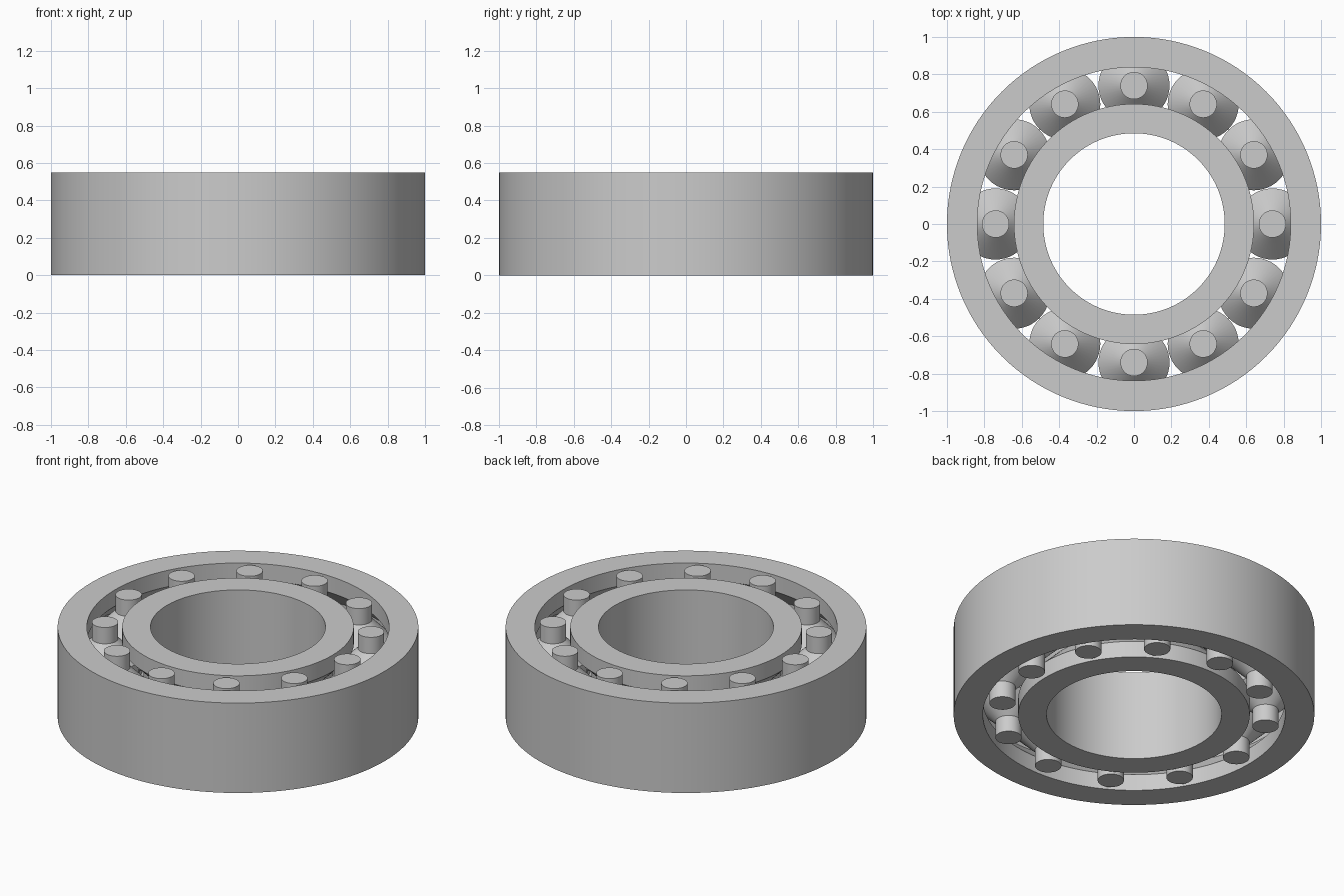
import bpy, bmesh, math
from mathutils import Matrix, Vector

cube = bpy.data.objects.get("Cube")
if cube:
    bpy.data.objects.remove(cube, do_unlink=True)

HEIGHT = 0.55
PITCH = 0.74            # radius of the circle the rollers sit on
PIN, BELLY = 0.073, 0.19   # narrow and wide roller radii
GAP = 0.025             # running clearance
CONE_START = 0.1        # height where the pin flares out
CONE_END = CONE_START + BELLY - PIN
ROLLERS = 12

steel = bpy.data.materials.new("steel grey")
steel.use_nodes = True
colour = (0.6, 0.6, 0.6, 1)
steel.diffuse_color = colour
steel.node_tree.nodes["Principled BSDF"].inputs["Base Color"].default_value = colour


def lathe(name, profile, steps, closed):
    """Turn a profile of (radius, height) points around the z axis."""
    bm = bmesh.new()
    verts = [bm.verts.new((r, 0, z)) for r, z in profile]
    edges = [bm.edges.new(pair) for pair in zip(verts, verts[1:])]
    if closed:
        edges.append(bm.edges.new((verts[-1], verts[0])))
    bmesh.ops.spin(bm, geom=verts + edges, cent=(0, 0, 0), axis=(0, 0, 1),
                   angle=math.tau, steps=steps, use_merge=False)
    bmesh.ops.remove_doubles(bm, verts=bm.verts, dist=1e-4)
    bmesh.ops.recalc_face_normals(bm, faces=bm.faces)
    mesh = bpy.data.meshes.new(name)
    bm.to_mesh(mesh)
    bm.free()
    mesh.materials.append(steel)
    return add_object(name, mesh)


def add_object(name, mesh):
    obj = bpy.data.objects.new(name, mesh)
    bpy.context.collection.objects.link(obj)
    return obj


def smooth(obj):
    bpy.ops.object.select_all(action="DESELECT")
    obj.select_set(True)
    bpy.context.view_layer.objects.active = obj
    bpy.ops.object.shade_smooth_by_angle(angle=math.radians(30))


def barrel(pin, belly):
    """Radii from bottom to top: pin, cone, belly, cone, pin."""
    half = [(pin, 0), (pin, CONE_START), (belly, CONE_END)]
    return half + [(r, HEIGHT - z) for r, z in reversed(half)]


# Rings with raceways that follow the roller shape
race = barrel(PIN + GAP, BELLY + GAP)
outer = [(PITCH + r, z) for r, z in race] + [(1, HEIGHT), (1, 0)]
inner = [(PITCH - r, z) for r, z in race] + [(0.485, HEIGHT), (0.485, 0)]
smooth(lathe("outer_ring", outer, 128, True))
smooth(lathe("inner_ring", inner, 128, True))

# Rollers, all sharing one mesh
roller = lathe("roller_1", [(0, 0)] + barrel(PIN, BELLY) + [(0, HEIGHT)], 48, False)
smooth(roller)
for i in range(ROLLERS):
    obj = roller if i == 0 else add_object(f"roller_{i + 1}", roller.data)
    obj.location = Matrix.Rotation(math.tau * i / ROLLERS, 3, "Z") @ Vector((PITCH, 0, 0))
